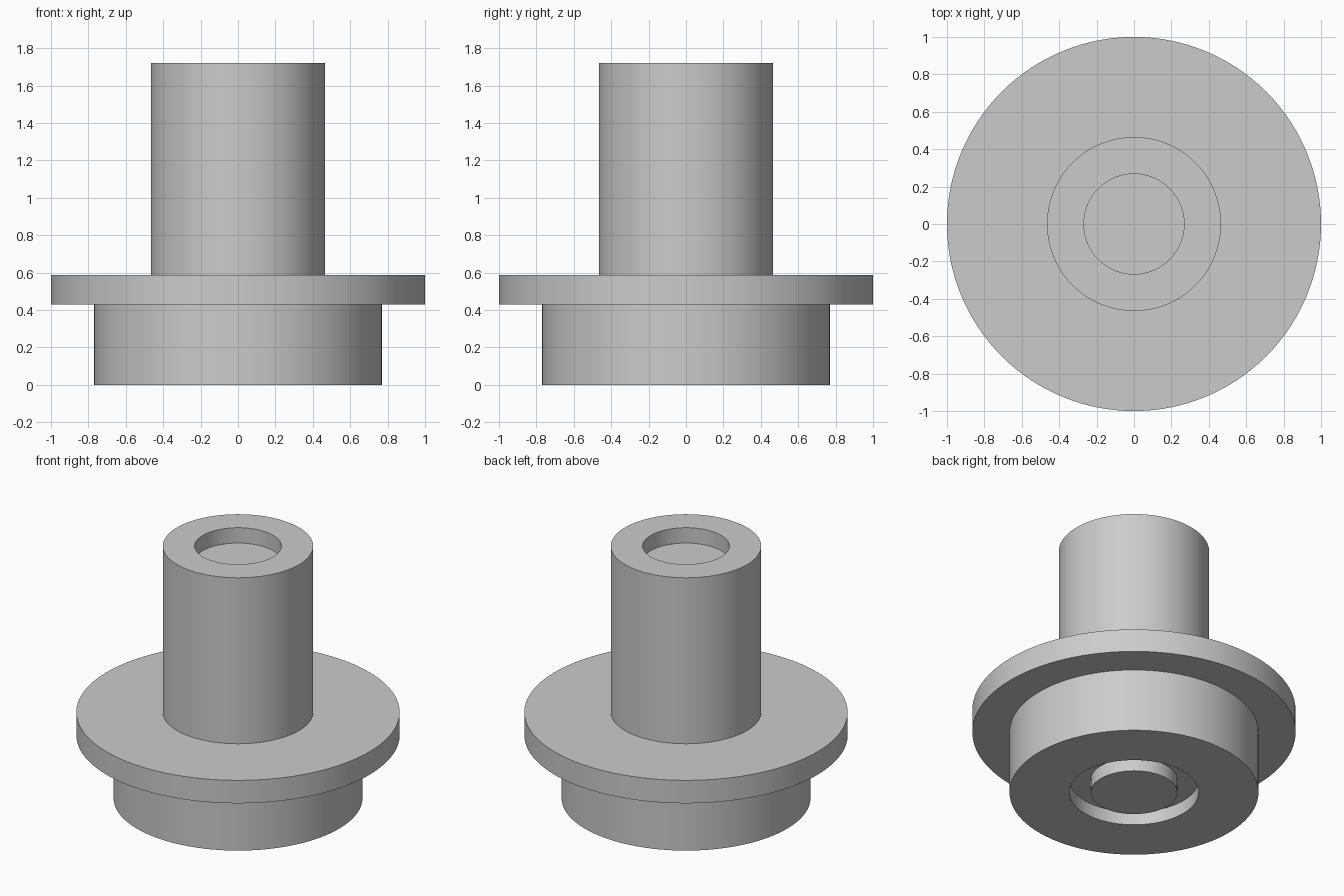
import bpy, bmesh, math

default_cube = bpy.data.objects.get("Cube")
if default_cube:
    bpy.data.objects.remove(default_cube, do_unlink=True)

SEGMENTS = 128
BASE_R, FLANGE_R, SHAFT_R = 0.77, 1.0, 0.465
BORE_R, GROOVE_R = 0.268, 0.40
FLANGE_LOW, FLANGE_TOP, TOP = 0.43, 0.587, 1.72
BORE_DEPTH, GROOVE_DEPTH = 0.105, 0.09

# Plain grey metal
grey = bpy.data.materials.new("plain grey")
grey.use_nodes = True
colour = (0.6, 0.6, 0.6, 1)
grey.diffuse_color = colour
grey.node_tree.nodes["Principled BSDF"].inputs["Base Color"].default_value = colour

# Half section from the bottom centre, out round the rim, to the bore floor
profile = [
    (0, 0), (BORE_R, 0),                                        # centre boss
    (BORE_R, GROOVE_DEPTH), (GROOVE_R, GROOVE_DEPTH),           # ring groove
    (GROOVE_R, 0), (BASE_R, 0), (BASE_R, FLANGE_LOW),           # base
    (FLANGE_R, FLANGE_LOW), (FLANGE_R, FLANGE_TOP),             # flange
    (SHAFT_R, FLANGE_TOP), (SHAFT_R, TOP),                      # shaft
    (BORE_R, TOP), (BORE_R, TOP - BORE_DEPTH), (0, TOP - BORE_DEPTH),  # bore
]

# Turn the section about the vertical axis
bm = bmesh.new()
verts = [bm.verts.new((r, 0, z)) for r, z in profile]
edges = [bm.edges.new(pair) for pair in zip(verts, verts[1:])]
bmesh.ops.spin(bm, geom=verts + edges, cent=(0, 0, 0), axis=(0, 0, 1),
               angle=math.tau, steps=SEGMENTS, use_duplicate=False)
bmesh.ops.remove_doubles(bm, verts=bm.verts[:], dist=0.0001)
bmesh.ops.recalc_face_normals(bm, faces=bm.faces[:])

mesh = bpy.data.meshes.new("flanged_shaft")
bm.to_mesh(mesh)
bm.free()
mesh.materials.append(grey)
part = bpy.data.objects.new("flanged_shaft", mesh)
bpy.context.collection.objects.link(part)

# Smooth walls with crisp rims
bpy.ops.object.select_all(action="DESELECT")
part.select_set(True)
bpy.context.view_layer.objects.active = part
bpy.ops.object.shade_smooth_by_angle(angle=math.radians(30))
